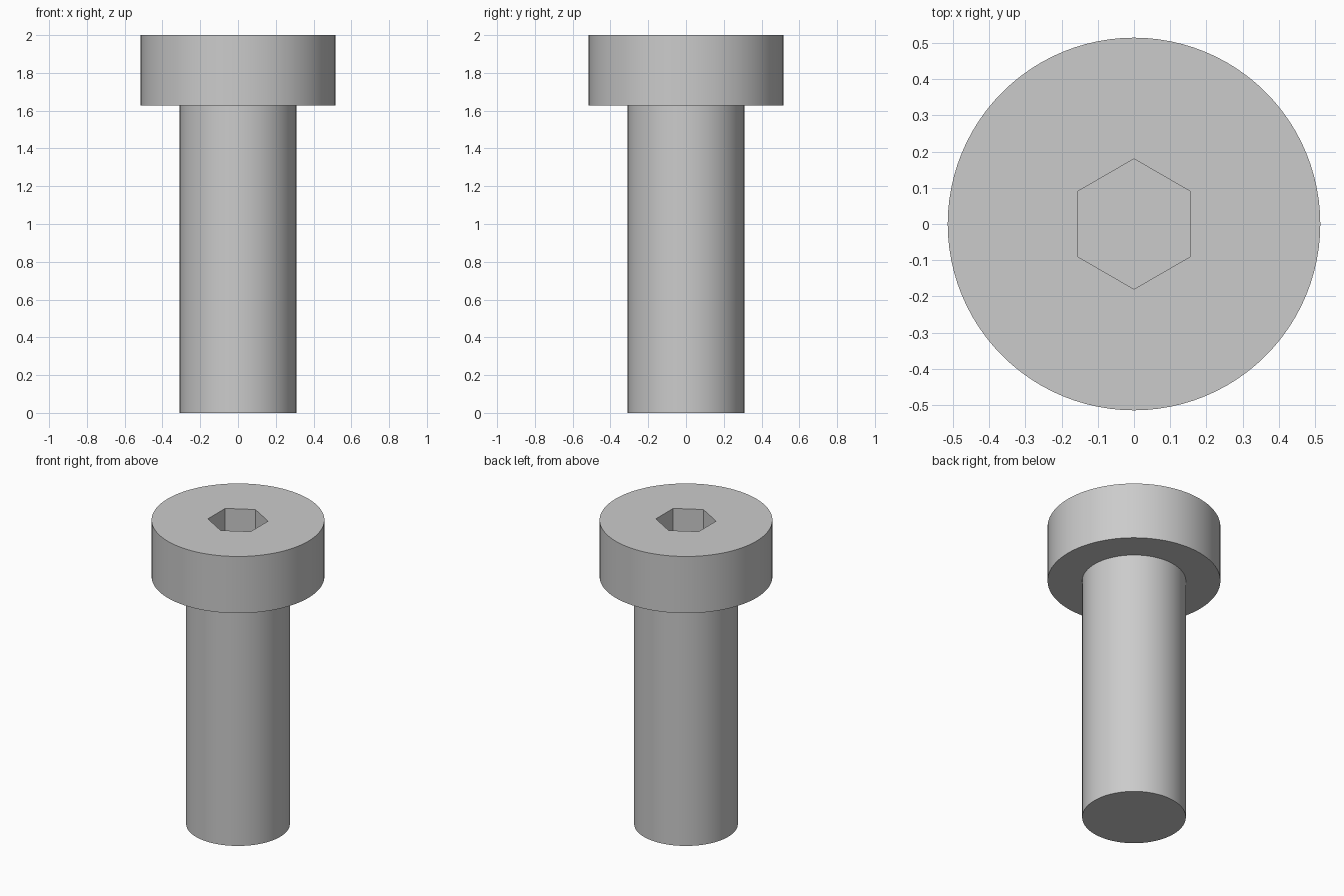
import bpy
import math

if "Cube" in bpy.data.objects:
    bpy.data.objects.remove(bpy.data.objects["Cube"], do_unlink=True)

SEGMENTS = 96
HEAD_RADIUS, SHANK_RADIUS = 0.515, 0.309
HEAD_BASE, TOP = 1.627, 2.0
SOCKET_RADIUS, SOCKET_DEPTH = 0.18, 0.2

steel = bpy.data.materials.new("steel grey")
steel.use_nodes = True
GREY = (0.6, 0.6, 0.6, 1.0)
steel.diffuse_color = GREY
steel.node_tree.nodes["Principled BSDF"].inputs["Base Color"].default_value = GREY


def prism(name, sides, radius, bottom, top, turn=0.0):
    """Upright closed prism or cylinder between two heights."""
    bpy.ops.mesh.primitive_cylinder_add(
        vertices=sides, radius=radius, depth=top - bottom,
        location=(0, 0, (bottom + top) / 2), rotation=(0, 0, turn))
    obj = bpy.context.object
    obj.name = obj.data.name = name
    obj.data.materials.append(steel)
    return obj


def smooth(obj):
    bpy.ops.object.select_all(action="DESELECT")
    obj.select_set(True)
    bpy.context.view_layer.objects.active = obj
    bpy.ops.object.shade_smooth_by_angle(angle=math.radians(30))


# Plain shank and cylindrical head
shank = prism("shank", SEGMENTS, SHANK_RADIUS, 0, HEAD_BASE)
head = prism("head", SEGMENTS, HEAD_RADIUS, HEAD_BASE, TOP)

# Hexagonal socket cut into the head, with corners on the y axis
cutter = prism("socket_cutter", 6, SOCKET_RADIUS, TOP - SOCKET_DEPTH, TOP + 0.1)
cutter.hide_render = True
cut = head.modifiers.new("hex socket", "BOOLEAN")
cut.operation = "DIFFERENCE"
cut.solver = "EXACT"
cut.object = cutter
bpy.context.view_layer.objects.active = head
bpy.ops.object.modifier_apply(modifier=cut.name)
bpy.data.objects.remove(cutter, do_unlink=True)

# Smooth round walls with crisp rims
for part in (shank, head):
    smooth(part)
